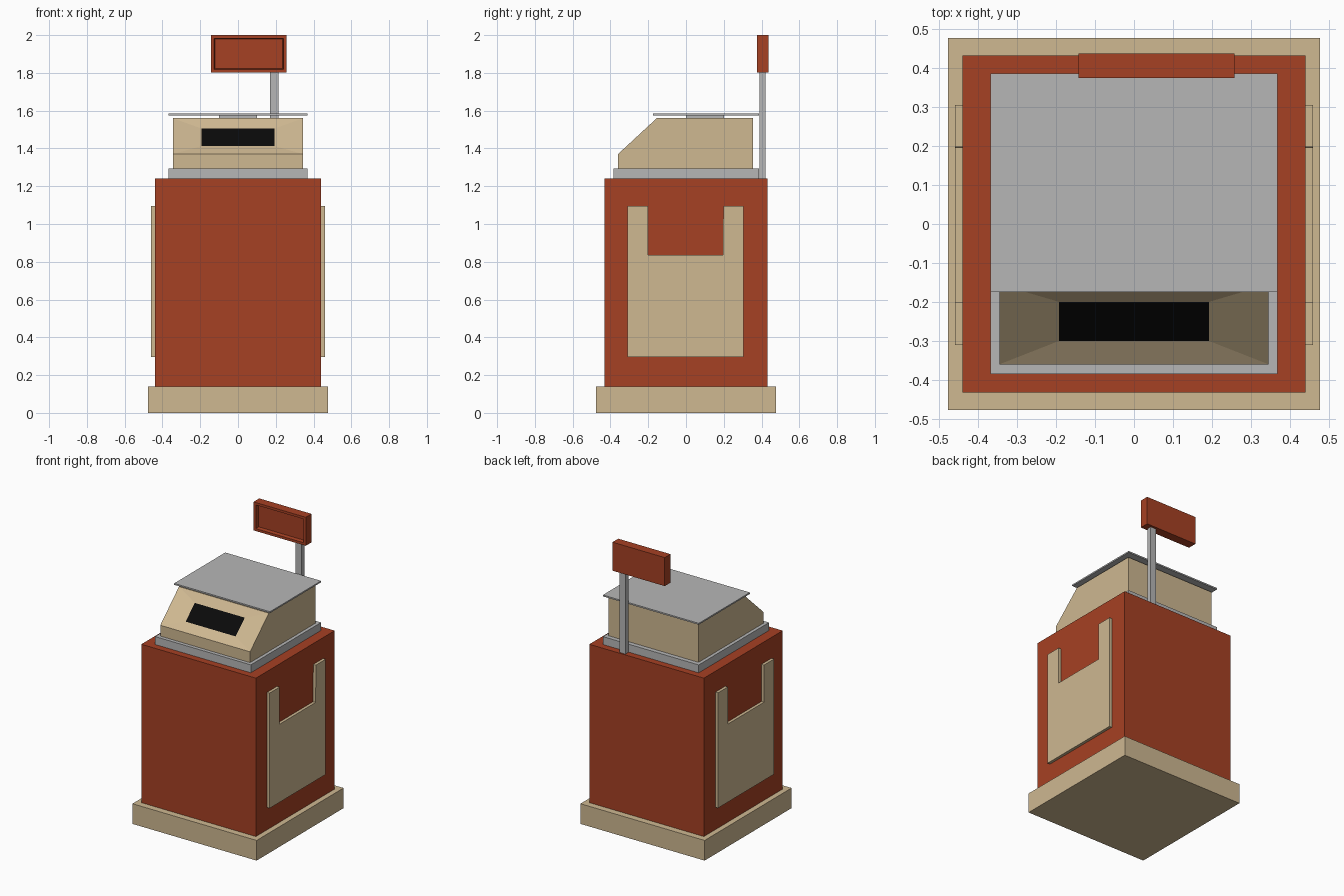
import bpy, bmesh
from mathutils import Vector

if "Cube" in bpy.data.objects:
    bpy.data.objects.remove(bpy.data.objects["Cube"])


def material(name, rgb):
    m = bpy.data.materials.new(name)
    m.diffuse_color = (*rgb, 1)
    m.use_nodes = True
    m.node_tree.nodes["Principled BSDF"].inputs["Base Color"].default_value = m.diffuse_color
    return m


RED = material("brick red", (0.38, 0.052, 0.017))
BEIGE = material("beige", (0.62, 0.48, 0.285))
GREY = material("grey metal", (0.47, 0.47, 0.47))
BLACK = material("black screen", (0.003, 0.003, 0.003))


def finish(name, bm, *mats):
    bmesh.ops.recalc_face_normals(bm, faces=bm.faces)
    mesh = bpy.data.meshes.new(name)
    bm.to_mesh(mesh)
    bm.free()
    for m in mats:
        mesh.materials.append(m)
    ob = bpy.data.objects.new(name, mesh)
    bpy.context.collection.objects.link(ob)
    return ob


def extrude_x(profile, x0, x1):
    """Extrude a (y, z) outline along x."""
    bm = bmesh.new()
    face = bm.faces.new([bm.verts.new((x0, y, z)) for y, z in profile])
    new = bmesh.ops.extrude_face_region(bm, geom=[face])["geom"]
    bmesh.ops.translate(bm, vec=(x1 - x0, 0, 0),
                        verts=[v for v in new if isinstance(v, bmesh.types.BMVert)])
    bmesh.ops.recalc_face_normals(bm, faces=bm.faces)
    return bm


def box_mesh(x0, x1, y0, y1, z0, z1):
    return extrude_x([(y0, z0), (y1, z0), (y1, z1), (y0, z1)], x0, x1)


def front_sloped_face(bm):
    return min(bm.faces, key=lambda f: (f.normal - Vector((0, -0.68, 0.73))).length)


# Plinth, cabinet and metal tray
finish("plinth", box_mesh(-0.477, 0.477, -0.477, 0.477, 0, 0.14), BEIGE)
finish("cabinet", box_mesh(-0.44, 0.44, -0.432, 0.432, 0.14, 1.24), RED)
finish("tray", box_mesh(-0.368, 0.368, -0.385, 0.386, 1.24, 1.295), GREY)

# Console head with a sloped front sinking to a black screen
bm = extrude_x([(-0.36, 1.295), (0.355, 1.295), (0.355, 1.56),
                (-0.155, 1.56), (-0.36, 1.37)], -0.345, 0.345)
slope = front_sloped_face(bm)
bmesh.ops.inset_individual(bm, faces=[slope], thickness=0.05)
slope.material_index = 1
centre = slope.calc_center_median()
for v in slope.verts:
    upper = v.co.z > centre.z
    v.co = (0.192 if v.co.x > 0 else -0.192,
            -0.20 if upper else -0.30, 1.505 if upper else 1.413)
finish("console", bm, BEIGE, BLACK)

# Weighing plate on a small spacer
finish("plate_spacer", box_mesh(-0.1, 0.1, 0, 0.2, 1.56, 1.574), GREY)
finish("weighing_plate", box_mesh(-0.368, 0.368, -0.175, 0.386, 1.574, 1.584), GREY)

# U-shaped panel on each side of the cabinet
outline = [(-0.31, 0.295), (0.305, 0.295), (0.305, 1.095), (0.198, 1.095),
           (0.195, 0.837), (-0.20, 0.837), (-0.20, 1.095), (-0.31, 1.095)]
for name, side in (("right_panel", 1), ("left_panel", -1)):
    finish(name, extrude_x(outline, side * 0.438, side * 0.46), BEIGE)

# Pole and display sign with a recessed front
finish("sign_pole", box_mesh(0.17, 0.215, 0.39, 0.422, 1.24, 1.81), GREY)
bm = box_mesh(-0.143, 0.258, 0.375, 0.438, 1.802, 2.0)
front = min(bm.faces, key=lambda f: f.normal.y)
bmesh.ops.inset_individual(bm, faces=[front], thickness=0.024)
bmesh.ops.inset_individual(bm, faces=[front], thickness=0.006, depth=-0.025)
finish("sign", bm, RED)
